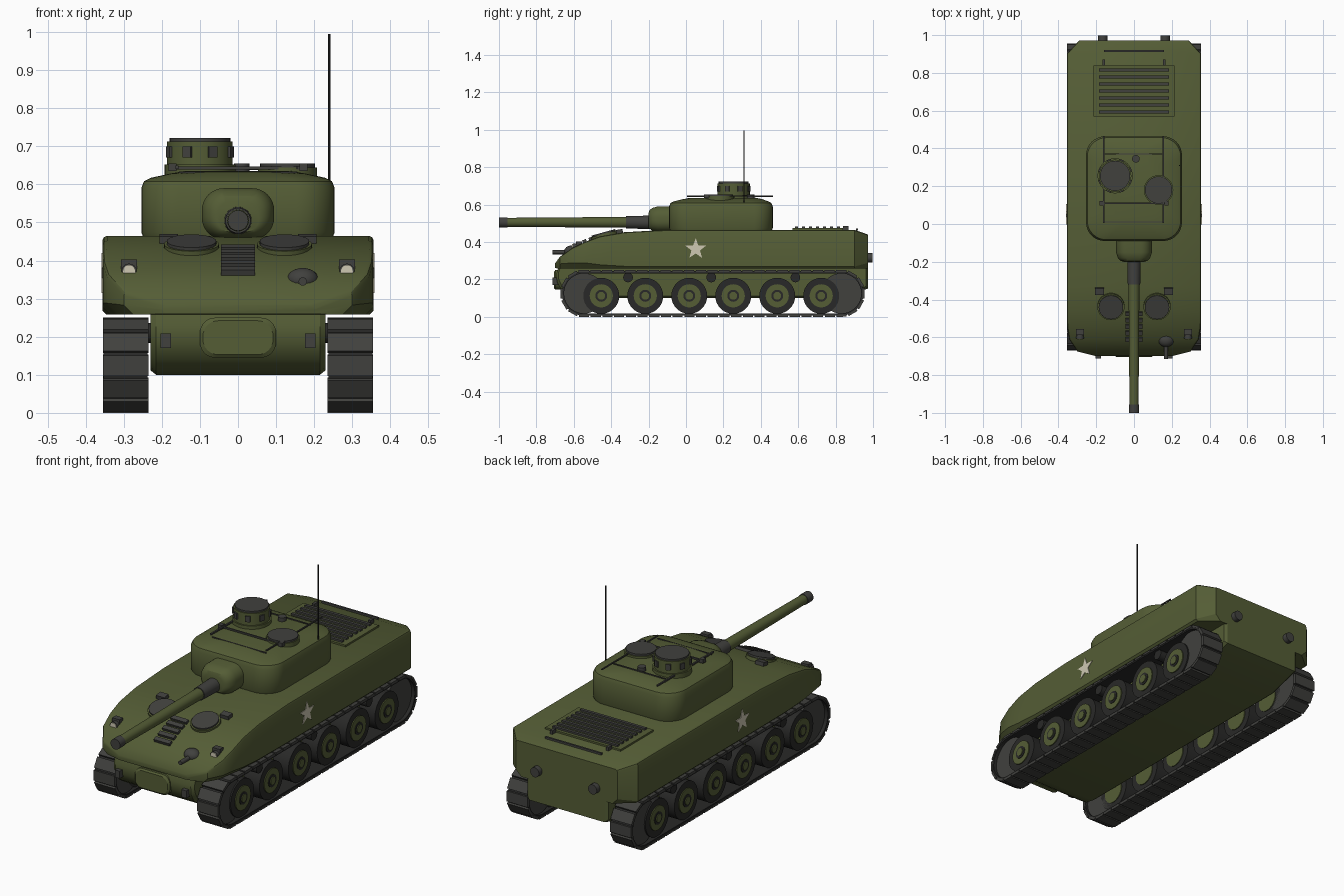
import bpy, bmesh, math
from mathutils import Matrix, Vector

if "Cube" in bpy.data.objects:
    bpy.data.objects.remove(bpy.data.objects["Cube"])

def mat(name, rgb):
    m = bpy.data.materials.new(name)
    m.diffuse_color = (*rgb, 1)
    m.use_nodes = True
    m.node_tree.nodes["Principled BSDF"].inputs["Base Color"].default_value = m.diffuse_color
    return m

GREEN = mat("olive green", (0.089, 0.109, 0.036))
STEEL = mat("dark steel", (0.052, 0.052, 0.048))
RUBBER = mat("black rubber", (0.022, 0.022, 0.021))
CREAM = mat("cream", (0.62, 0.58, 0.45))

def finish(bm, name, m):
    bmesh.ops.recalc_face_normals(bm, faces=bm.faces)
    me = bpy.data.meshes.new(name)
    bm.to_mesh(me)
    bm.free()
    me.materials.append(m)
    ob = bpy.data.objects.new(name, me)
    bpy.context.collection.objects.link(ob)
    return ob

def box(name, m, c, s, rx=0):
    bm = bmesh.new()
    M = Matrix.Translation(c) @ Matrix.Rotation(rx, 4, 'X') @ Matrix.Diagonal((*s, 1))
    bmesh.ops.create_cube(bm, size=1, matrix=M)
    return finish(bm, name, m)

def cyl(name, m, a, b, r, r2=None, n=32):
    """Cylinder or cone from point a to point b."""
    a, b = Vector(a), Vector(b)
    rot = (b - a).to_track_quat('Z', 'Y').to_matrix().to_4x4()
    bm = bmesh.new()
    bmesh.ops.create_cone(bm, cap_ends=True, segments=n, radius1=r, radius2=r if r2 is None else r2,
                          depth=(b - a).length, matrix=Matrix.Translation((a + b) / 2) @ rot)
    return finish(bm, name, m)

def loft(name, m, rings):
    """Skin a list of equal-length point rings and cap both ends."""
    bm = bmesh.new()
    vs = [[bm.verts.new(p) for p in r] for r in rings]
    n = len(rings[0])
    for a, b in zip(vs, vs[1:]):
        for i in range(n):
            j = (i + 1) % n
            bm.faces.new((a[i], a[j], b[j], b[i]))
    bm.faces.new(vs[0])
    bm.faces.new(vs[-1])
    return finish(bm, name, m)

def rounded(x0, x1, y0, y1, r, k=8):
    """Rounded rectangle outline."""
    pts = []
    for q, (cx, cy) in enumerate(((x1 - r, y1 - r), (x0 + r, y1 - r), (x0 + r, y0 + r), (x1 - r, y0 + r))):
        for i in range(k + 1):
            t = (q + i / k) * math.pi / 2
            pts.append((cx + r * math.cos(t), cy + r * math.sin(t)))
    return pts

# Upper hull: sections along y (y, half width, bottom, top, lower chamfer)
stations = [(-0.70, 0.20, 0.26, 0.285, 0.01), (-0.675, 0.30, 0.258, 0.32, 0.025), (-0.61, 0.343, 0.258, 0.367, 0.03),
            (-0.54, 0.354, 0.258, 0.40, 0.03), (-0.46, 0.356, 0.258, 0.43, 0.02), (-0.33, 0.356, 0.258, 0.452, 0.012),
            (-0.1, 0.356, 0.258, 0.465, 0.01), (0.9, 0.356, 0.258, 0.465, 0.01), (0.972, 0.29, 0.258, 0.44, 0.03)]
rings = []
for y, w, zb, zt, c in stations:
    t = 0.012
    half = [(w - c, zb), (w, zb + c), (w, zt - t), (w - t * 0.3, zt - t * 0.3), (w - t, zt)]
    rings.append([(x, y, z) for x, z in half] + [(-x, y, z) for x, z in reversed(half)])
loft("upper_hull", GREEN, rings)

def deck(y):
    for a, b in zip(stations, stations[1:]):
        if a[0] <= y <= b[0]:
            return a[3] + (b[3] - a[3]) * (y - a[0]) / (b[0] - a[0])
    return 0.465

# Lower hull: side profile across the width, edges bevelled
prof = [(-0.68, 0.27), (-0.693, 0.23), (-0.69, 0.185), (-0.665, 0.14), (-0.62, 0.11), (-0.57, 0.1),
        (0.8, 0.1), (0.972, 0.15), (0.972, 0.27)]
loft("lower_hull", GREEN, [[(x, y + d * (0.01 if y > 0 else -0.01) * -1, z + (d * 0.012 if z < 0.2 else 0)) for y, z in prof]
                           for x, d in ((-0.23, 1), (-0.215, 0), (0.215, 0), (0.23, 1))])

# Transmission cover on the nose
loft("transmission_cover", GREEN, [[(x, y, z) for x, z in rounded(-0.1 + d, 0.1 - d, 0.145 + d, 0.25 - d, 0.04)]
                                   for y, d in ((-0.64, 0), (-0.698, 0), (-0.705, 0.008))])

# Turret shell: rounded rectangles stacked upward (z, half width, front, rear)
tur = [(0.45, 0.245, -0.08, 0.455), (0.475, 0.254, -0.09, 0.464), (0.59, 0.254, -0.09, 0.464), (0.608, 0.247, -0.083, 0.457),
       (0.617, 0.23, -0.065, 0.44), (0.628, 0.18, -0.02, 0.41), (0.635, 0.14, 0.02, 0.38)]
loft("turret", GREEN, [[(x, y, z) for x, y in rounded(-w, w, a, b, 0.1)] for z, w, a, b in tur])

# Gun: mantlet, sleeve, barrel, muzzle
man = [(-0.05, 0.095, 0.455, 0.59), (-0.15, 0.095, 0.455, 0.59), (-0.18, 0.085, 0.462, 0.582),
       (-0.195, 0.07, 0.47, 0.57), (-0.2, 0.055, 0.475, 0.555)]
loft("mantlet", GREEN, [[(x, y, z) for x, z in rounded(-w, w, a, b, min(0.058, w * 0.7, (b - a) * 0.45))] for y, w, a, b in man])
GZ = 0.505
cyl("gun_sleeve", STEEL, (0, -0.19, GZ), (0, -0.32, GZ), 0.036, 0.033)
cyl("gun_barrel", GREEN, (0, -0.3, GZ), (0, -0.96, GZ), 0.029, 0.024)
cyl("muzzle", STEEL, (0, -0.955, GZ), (0, -1.0, GZ), 0.027)

# Commander cupola with vision blocks
CX, CY = -0.1, 0.255
cyl("cupola", GREEN, (CX, CY, 0.62), (CX, CY, 0.713), 0.086)
cyl("cupola_base", GREEN, (CX, CY, 0.62), (CX, CY, 0.652), 0.093)
cyl("cupola_lid", STEEL, (CX, CY, 0.712), (CX, CY, 0.722), 0.08)
for i in range(8):
    a = (i + 0.5) * math.pi / 4
    b = box("vision_block", STEEL, (0, 0, 0), (0.02, 0.024, 0.03))
    b.location = (CX + 0.082 * math.cos(a), CY + 0.082 * math.sin(a), 0.685)
    b.rotation_euler.z = a

# Loader hatch, vent and roof rails
cyl("loader_hatch_ring", GREEN, (0.13, 0.18, 0.62), (0.13, 0.18, 0.645), 0.078)
cyl("loader_hatch", STEEL, (0.13, 0.18, 0.64), (0.13, 0.18, 0.655), 0.072)
cyl("roof_vent", STEEL, (0.01, 0.345, 0.63), (0.01, 0.345, 0.655), 0.02)
box("roof_rail_left", STEEL, (-0.16, 0.235, 0.645), (0.008, 0.46, 0.008))
box("roof_rail_right", STEEL, (0.155, 0.235, 0.645), (0.006, 0.46, 0.006))
box("roof_rail_front", STEEL, (0.0, 0.11, 0.643), (0.36, 0.008, 0.008))
box("roof_rail_rear", STEEL, (0.0, 0.37, 0.64), (0.31, 0.005, 0.005))
box("roof_seam", STEEL, (0, 0.01, 0.632), (0.31, 0.005, 0.005))
for x in (-0.172, 0.172):
    box("rail_clip", STEEL, (x, 0.11, 0.645), (0.022, 0.025, 0.02))
cyl("antenna", RUBBER, (0.24, 0.31, 0.6), (0.24, 0.31, 0.995), 0.0035, n=8)

# Engine deck grille
box("engine_grille", GREEN, (0, 0.705, 0.468), (0.43, 0.27, 0.012))
for i in range(7):
    box("grille_slat", STEEL, (0, 0.592 + i * 0.0373, 0.476), (0.37, 0.016, 0.014))
box("rear_deck_bar", STEEL, (0, 0.915, 0.466), (0.32, 0.01, 0.01))

# Drivers' glacis: spare track links on the centre line
for i in range(5):
    y = -0.475 - i * 0.034
    box("spare_link", STEEL, (0, y, deck(y) + 0.006), (0.09, 0.022, 0.016), 0.38)

# Bow machine gun
bm = bmesh.new()
bmesh.ops.create_uvsphere(bm, u_segments=24, v_segments=12, radius=0.036,
                          matrix=Matrix.Translation((0.17, -0.615, 0.35)) @ Matrix.Diagonal((1.15, 1, 0.85, 1)))
finish(bm, "bow_gun_ball", STEEL)
cyl("bow_gun", STEEL, (0.17, -0.62, 0.345), (0.17, -0.715, 0.345), 0.011, n=16)

# Five-pointed star plate
def star(side):
    bm = bmesh.new()
    pts = [(0.058 if i % 2 == 0 else 0.024, math.pi / 2 + i * math.pi / 5) for i in range(10)]
    f = bm.faces.new([bm.verts.new((side * 0.355, 0.052 + r * math.cos(a), 0.362 + r * math.sin(a))) for r, a in pts])
    g = bmesh.ops.extrude_face_region(bm, geom=[f])["geom"]
    bmesh.ops.translate(bm, vec=(side * 0.004, 0, 0), verts=[v for v in g if isinstance(v, bmesh.types.BMVert)])
    finish(bm, "side_star", CREAM)

# Track path: a stadium around the wheels
YF, YR, ZC = -0.545, 0.83, 0.125
def path(t, r):
    """Point and angle at distance t along the loop, at radius r (pitch radius 0.12)."""
    L, A = YR - YF, math.pi * 0.12
    t %= 2 * (L + A)
    if t < L:
        return (YF + t, ZC - r, 0)
    if t < L + A:
        a = (t - L) / 0.12
        return (YR + r * math.sin(a), ZC - r * math.cos(a), a)
    if t < 2 * L + A:
        return (YR - (t - L - A), ZC + r, math.pi)
    a = (t - 2 * L - A) / 0.12 + math.pi
    return (YF + r * math.sin(a), ZC - r * math.cos(a), a)
TOTAL = 2 * (YR - YF + math.pi * 0.12)

def track(s):
    N = 168
    bm = bmesh.new()
    loops = [[bm.verts.new((s * x, *path(i * TOTAL / N, r)[:2])) for i in range(N)]
             for x, r in ((0.237, 0.107), (0.237, 0.119), (0.353, 0.119), (0.353, 0.107))]
    for a, b in zip(loops, loops[1:] + loops[:1]):
        for i in range(N):
            bm.faces.new((a[i], a[(i + 1) % N], b[(i + 1) % N], b[i]))
    finish(bm, "track_band", RUBBER)
    bm = bmesh.new()
    for i in range(56):  # raised shoes
        y, z, a = path(i * TOTAL / 56, 0.1195)
        bmesh.ops.create_cube(bm, size=1, matrix=Matrix.Translation((s * 0.295, y, z)) @ Matrix.Rotation(a, 4, 'X')
                              @ Matrix.Diagonal((0.12, 0.054, 0.011, 1)))
    finish(bm, "track_shoes", STEEL)

for s in (-1, 1):
    star(s)
    track(s)
    X = lambda x, y, z: (s * x, y, z)
    # Sprocket and idler discs
    for y in (YF, YR):
        cyl("end_wheel", STEEL, X(0.25, y, ZC), X(0.335, y, ZC), 0.108, n=40)
    # Road wheels
    for i in range(6):
        y, z = -0.453 + i * 0.2352, 0.112
        cyl("road_tyre", RUBBER, X(0.25, y, z), X(0.342, y, z), 0.096)
        cyl("wheel_hub", GREEN, X(0.246, y, z), X(0.347, y, z), 0.062)
        cyl("hub_ring", RUBBER, X(0.34, y, z), X(0.350, y, z), 0.032, n=20)
        cyl("hub_cap", GREEN, X(0.34, y, z), X(0.354, y, z), 0.021, n=16)
    # Return rollers
    for y in (-0.31, 0.135, 0.585):
        cyl("return_roller", RUBBER, X(0.22, y, 0.21), X(0.34, y, 0.21), 0.026, n=20)
    # Driver hatches and periscopes
    c, n = Vector((s * 0.122, -0.437, 0.434)), Vector((0, -math.sin(0.27), math.cos(0.27)))
    cyl("driver_hatch_ring", GREEN, c - n * 0.03, c + n * 0.010, 0.072)
    cyl("driver_hatch", STEEL, c, c + n * 0.018, 0.065)
    box("periscope", STEEL, X(0.182, -0.355, 0.452), (0.048, 0.035, 0.03), 0.17)
    # Headlights
    box("headlight_guard", STEEL, X(0.286, -0.572, 0.385), (0.042, 0.03, 0.035))
    cyl("headlight_body", STEEL, X(0.286, -0.56, 0.372), X(0.286, -0.605, 0.372), 0.02, n=20)
    cyl("headlight_lens", CREAM, X(0.286, -0.604, 0.372), X(0.286, -0.609, 0.372), 0.017, n=20)
    # Tow hooks front and rear, deck handles
    box("front_tow_hook", STEEL, X(0.19, -0.695, 0.19), (0.028, 0.035, 0.038))
    cyl("rear_tow_hook", STEEL, X(0.165, 0.96, 0.315), X(0.165, 0.998, 0.315), 0.025, n=16)
    box("deck_handle", STEEL, X(0.16, 0.855, 0.473), (0.014, 0.03, 0.022))

# Smooth shading with sharp creases
bpy.ops.object.select_all(action='SELECT')
bpy.context.view_layer.objects.active = bpy.context.selected_objects[0]
bpy.ops.object.shade_smooth_by_angle(angle=math.radians(30))
